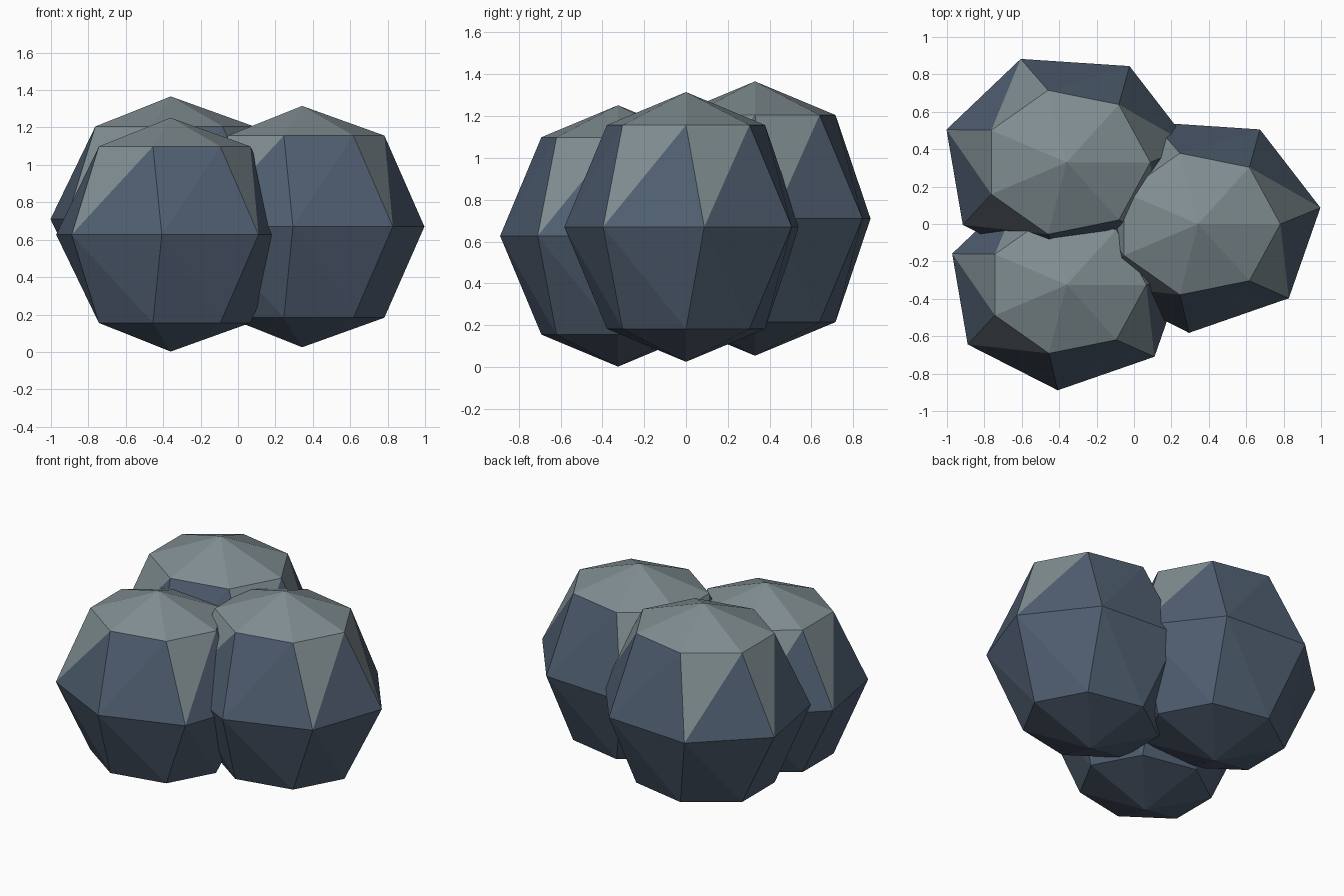
import bpy, bmesh, math

if "Cube" in bpy.data.objects:
    bpy.data.objects.remove(bpy.data.objects["Cube"])

SIDES = 7
TWIST = 0.15            # equator ring is turned slightly against the other rings
RX, RY = 1.025, 0.905   # ellipse of each boulder, relative to its half height


def material(name, rgb):
    m = bpy.data.materials.new(name)
    m.diffuse_color = (*rgb, 1)
    m.use_nodes = True
    m.node_tree.nodes["Principled BSDF"].inputs["Base Color"].default_value = m.diffuse_color
    return m


side_mat = material("slate blue", (0.080, 0.113, 0.165))
top_mat = material("pale grey green", (0.215, 0.268, 0.285))


def boulder(name, x, y, z, size):
    bm = bmesh.new()

    def ring(r, h, turn):
        pts = []
        for i in range(SIDES):
            a = 2 * math.pi * i / SIDES + turn
            pts.append(bm.verts.new((RX * r * math.cos(a) * size,
                                     RY * r * math.sin(a) * size, h * size)))
        return pts

    top = bm.verts.new((0, 0, size))
    bottom = bm.verts.new((0, 0, -size))
    upper = ring(0.665, 0.755, 0)
    middle = ring(1.0, 0.0, TWIST)
    lower = ring(0.665, -0.755, 0)
    for i in range(SIDES):
        j = (i + 1) % SIDES
        bm.faces.new((top, upper[i], upper[j]))
        bm.faces.new((upper[i], middle[i], upper[j]))
        bm.faces.new((upper[j], middle[i], middle[j]))
        bm.faces.new((middle[i], lower[j], middle[j]))
        bm.faces.new((middle[i], lower[i], lower[j]))
        bm.faces.new((bottom, lower[j], lower[i]))
    bm.normal_update()
    # faces turned upwards are paler
    for f in bm.faces:
        f.material_index = 1 if f.normal.z > 0.402 else 0
    me = bpy.data.meshes.new(name)
    bm.to_mesh(me)
    bm.free()
    me.materials.append(side_mat)
    me.materials.append(top_mat)
    ob = bpy.data.objects.new(name, me)
    ob.location = (x, y, z)
    bpy.context.collection.objects.link(ob)


# three overlapping boulders
boulder("back_boulder", -0.36, 0.33, 0.71, 0.656)
boulder("front_boulder", -0.36, -0.325, 0.627, 0.625)
boulder("right_boulder", 0.343, 0.0, 0.67, 0.645)
